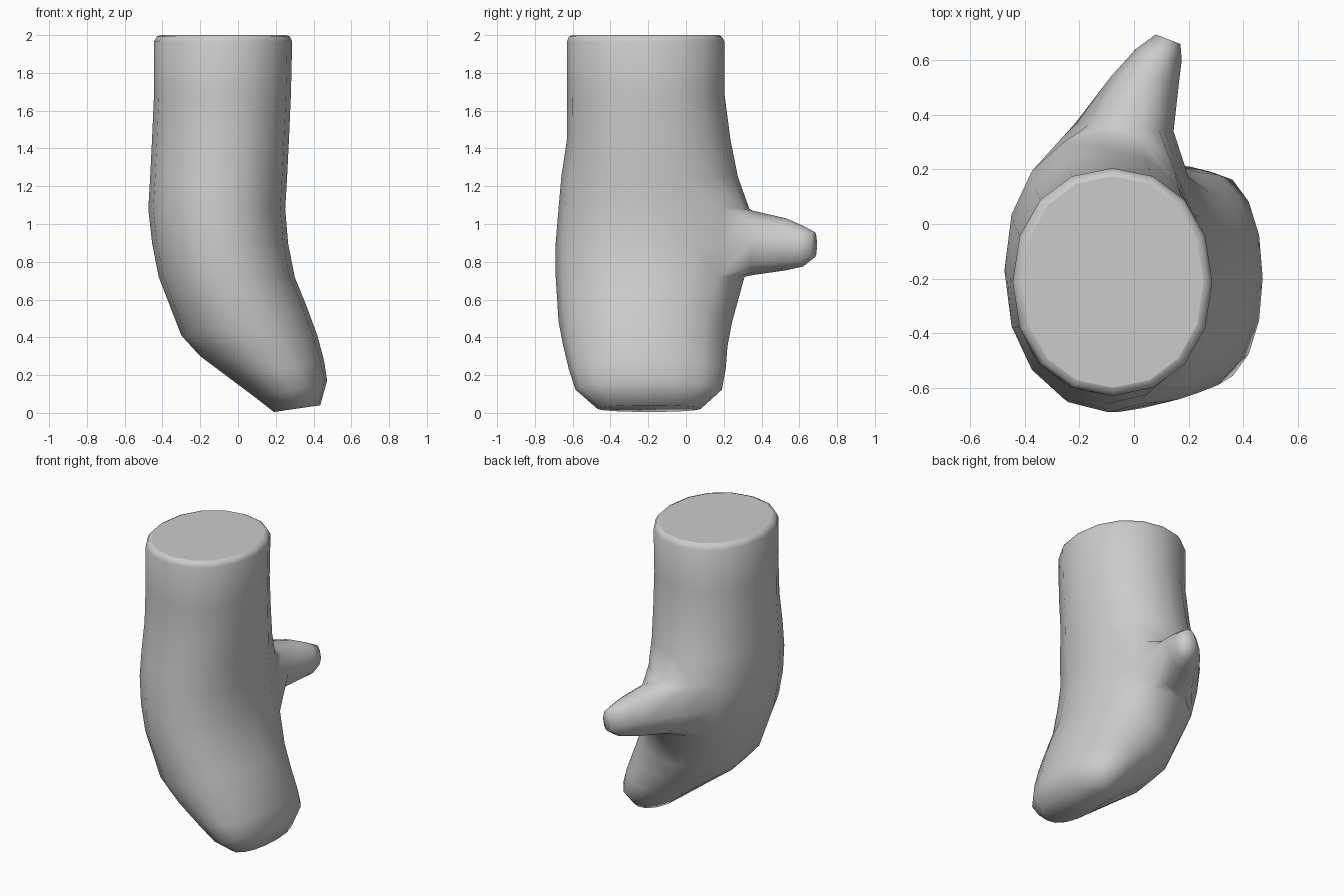
import bpy, bmesh
from math import cos, sin, pi, copysign

old = bpy.data.objects.get("Cube")
if old:
    bpy.data.objects.remove(old, do_unlink=True)

SIDES = 16


def soft(v, p=0.94):
    """Slightly squared circle component."""
    return copysign(abs(v) ** p, v)


# Body sections: -x edge (x, z), +x edge (x, z), front y, back y
body = [
    ((-0.41, 2.0), (0.255, 2.0), -0.60, 0.175),
    ((-0.43, 1.992), (0.275, 1.992), -0.62, 0.19),
    ((-0.445, 1.965), (0.287, 1.965), -0.63, 0.205),
    ((-0.445, 1.68), (0.28, 1.68), -0.63, 0.205),
    ((-0.455, 1.45), (0.27, 1.45), -0.63, 0.235),
    ((-0.465, 1.25), (0.26, 1.25), -0.66, 0.275),
    ((-0.475, 1.08), (0.25, 1.08), -0.675, 0.335),
    ((-0.455, 0.9), (0.265, 0.9), -0.69, 0.33),
    ((-0.42, 0.72), (0.30, 0.72), -0.69, 0.31),
    ((-0.30, 0.41), (0.365, 0.56), -0.675, 0.245),
    ((-0.20, 0.30), (0.42, 0.41), -0.65, 0.22),
    ((-0.04, 0.18), (0.455, 0.28), -0.62, 0.21),
    ((0.10, 0.075), (0.472, 0.17), -0.585, 0.19),
    ((0.19, 0.005), (0.435, 0.04), -0.47, 0.08),
]

# Thumb sections: centre x, half width, y on -x side, y on +x side, z low, z high
thumb = [
    (-0.035, 0.18, 0.37, 0.34, 0.73, 1.07),
    (0.04, 0.125, 0.54, 0.52, 0.755, 1.03),
    (0.09, 0.085, 0.64, 0.60, 0.775, 0.99),
    (0.125, 0.045, 0.695, 0.66, 0.82, 0.96),
]

bm = bmesh.new()


def bridge(a, b):
    n = len(a)
    for i in range(n):
        bm.faces.new((a[i], a[(i + 1) % n], b[(i + 1) % n], b[i]))


# Body loft, leaving an opening at the back for the thumb
rings = []
for (xl, zl), (xr, zr), y0, y1 in body:
    ring = []
    for i in range(SIDES):
        a = 2 * pi * i / SIDES
        t = (1 + soft(cos(a))) / 2
        y = (y0 + y1) / 2 + (y1 - y0) / 2 * soft(sin(a))
        ring.append(bm.verts.new((xl + (xr - xl) * t, y, zl + (zr - zl) * t)))
    rings.append(ring)

TOP, MID, LOW = 6, 7, 8
for r in range(len(rings) - 1):
    for i in range(SIDES):
        if r in (TOP, MID) and 2 <= i < 6:
            continue
        j = (i + 1) % SIDES
        bm.faces.new((rings[r][i], rings[r][j], rings[r + 1][j], rings[r + 1][i]))
cuff = bm.faces.new(rings[0])
bm.faces.new(rings[-1])

# Thumb grown from the edge of the opening
edge = rings[TOP][2:7] + [rings[MID][6]] + rings[LOW][6:1:-1] + [rings[MID][2]]
angles = [pi / 4 + k * pi / 8 for k in range(5)] + [pi]
angles += [a + pi for a in angles]
for cx, w, yl, yr, z0, z1 in thumb:
    ring = []
    for a in angles:
        c = cos(a)
        ring.append(bm.verts.new((cx + w * c, (yl + yr) / 2 + (yr - yl) / 2 * c,
                                  (z0 + z1) / 2 + (z1 - z0) / 2 * sin(a))))
    bridge(edge, ring)
    edge = ring
bm.faces.new(edge)

bmesh.ops.recalc_face_normals(bm, faces=bm.faces[:])
for f in bm.faces:
    f.smooth = f is not cuff

mesh = bpy.data.meshes.new("mitten")
bm.to_mesh(mesh)
bm.free()
mitten = bpy.data.objects.new("mitten", mesh)
bpy.context.scene.collection.objects.link(mitten)

# Plain grey
grey = bpy.data.materials.new("light_grey")
grey.use_nodes = True
colour = (0.6, 0.6, 0.6, 1)
grey.diffuse_color = colour
grey.node_tree.nodes["Principled BSDF"].inputs["Base Color"].default_value = colour
mesh.materials.append(grey)
